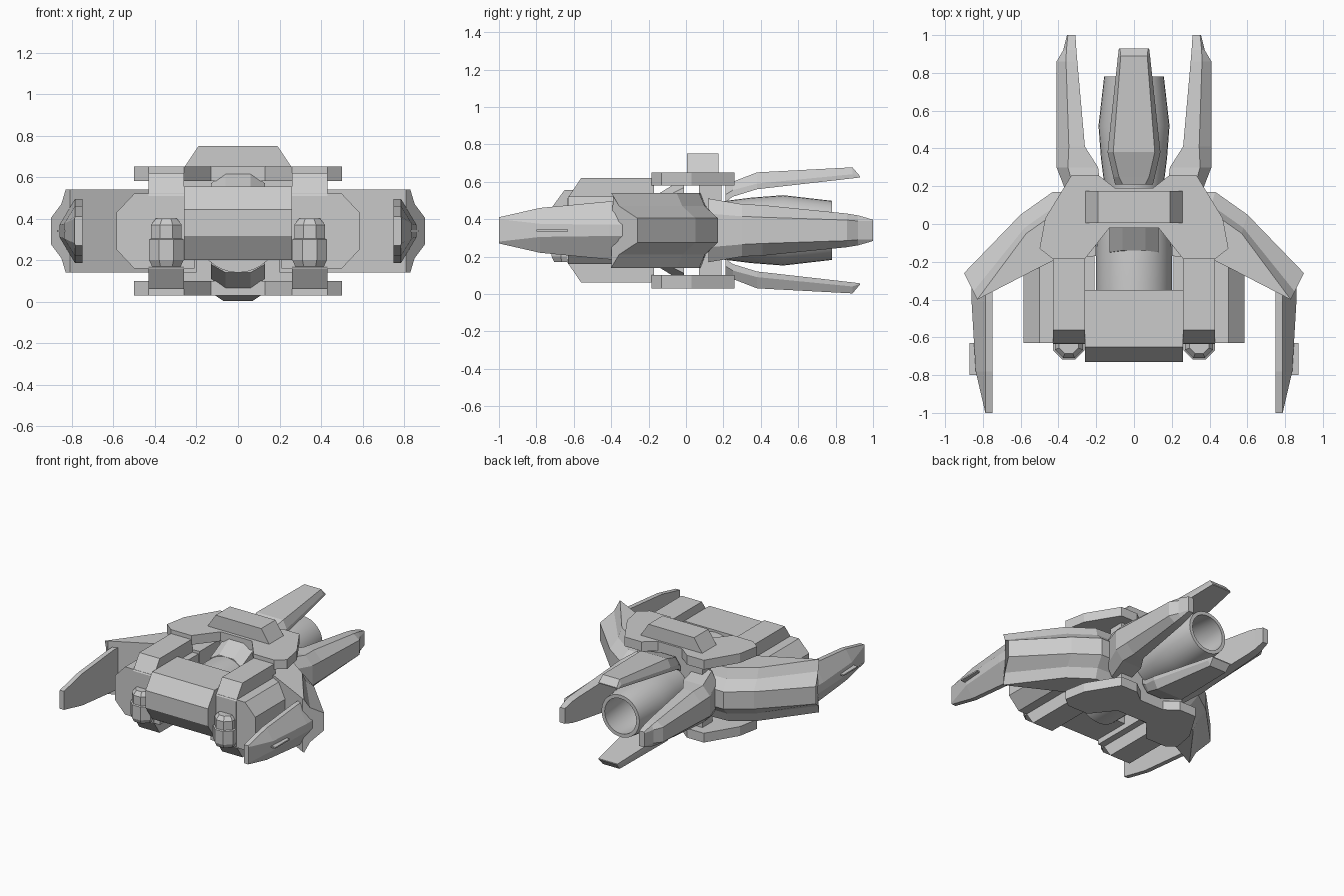
import bpy, bmesh, math

ZC = 0.34  # height of the ship's horizontal symmetry plane


def loft(name, rings, mx=False, mz=False, smooth=False):
    """Skin a list of equal-length rings; z is relative to ZC. Optional mirroring in x and z."""
    bm = bmesh.new()
    vs = [[bm.verts.new(p) for p in r] for r in rings]
    n = len(rings[0])
    for a, b in zip(vs, vs[1:]):
        for j in range(n):
            k = (j + 1) % n
            bm.faces.new((a[j], a[k], b[k], b[j]))
    bm.faces.new(vs[0])
    bm.faces.new(vs[-1])
    bmesh.ops.remove_doubles(bm, verts=bm.verts, dist=1e-5)
    bmesh.ops.recalc_face_normals(bm, faces=bm.faces)
    me = bpy.data.meshes.new(name)
    bm.to_mesh(me)
    bm.free()
    ob = bpy.data.objects.new(name, me)
    bpy.context.collection.objects.link(ob)
    ob.location.z = ZC
    if mx or mz:
        mod = ob.modifiers.new("mirror", 'MIRROR')
        mod.use_axis = (mx, False, mz)
        mod.use_mirror_merge = False
    if smooth:
        bpy.context.view_layer.objects.active = ob
        ob.select_set(True)
        bpy.ops.object.shade_smooth_by_angle(angle=math.radians(30))
        ob.select_set(False)
    return ob


def along_x(name, prof, x0, x1, **kw):
    return loft(name, [[(x, y, z) for y, z in prof] for x in (x0, x1)], **kw)


def along_y(name, prof, y0, y1, **kw):
    return loft(name, [[(x, y, z) for x, z in prof] for y in (y0, y1)], **kw)


def along_z(name, prof, z0, z1, **kw):
    return loft(name, [[(x, y, z) for x, y in prof] for z in (z0, z1)], **kw)


def circle(y, r, n=32):
    return [(r * math.cos(2 * math.pi * i / n), y, r * math.sin(2 * math.pi * i / n))
            for i in range(n)]


# Central front hull with bevelled nose
along_x("front_hull", [(-0.35, 0.215), (-0.65, 0.215), (-0.73, 0.105), (-0.73, -0.025),
                       (-0.65, -0.14), (-0.35, -0.14)], -0.26, 0.26)

# Side pods with bevelled outer edges
along_y("side_pod", [(0.21, 0.18), (0.50, 0.18), (0.585, 0.09), (0.585, -0.09),
                     (0.50, -0.18), (0.21, -0.18)], -0.63, -0.12, mx=True)

# Raised housings above and below the pods
along_x("housing", [(-0.635, 0), (-0.635, 0.17), (-0.56, 0.28), (-0.17, 0.28), (-0.17, 0)],
        0.26, 0.43, mx=True, mz=True)


# Small octagonal turrets at the front
def octa(r, z):
    return [(0.345 + r * math.cos(math.radians(22.5 + 45 * i)),
             -0.635 + r * math.sin(math.radians(22.5 + 45 * i)), z) for i in range(8)]


loft("turret", [octa(0.075, -0.17), octa(0.09, -0.14), octa(0.09, -0.04), octa(0.08, -0.035),
                octa(0.08, 0.03), octa(0.055, 0.06)], mx=True)

# Swept wings: rear edge, top crease, outer edge per station, with a bulging outer face
stations = [((0.20, -0.17), (0.20, 0.08), (0.20, 0.17)),
            ((0.40, -0.18), (0.40, 0.07), (0.43, 0.17)),
            ((0.50, -0.23), (0.57, -0.05), (0.60, 0.05)),
            ((0.81, -0.39), (0.83, -0.40), (0.90, -0.26))]


def wing_ring(b, t, e):
    m = (t[0] + 0.3 * (e[0] - t[0]), t[1] + 0.3 * (e[1] - t[1]))
    up = [(*e, 0.065), (*m, 0.13), (*t, 0.20), (*b, 0.20)]
    return [(x, y, -z) for x, y, z in reversed(up)] + up


loft("wing", [wing_ring(*s) for s in stations], mx=True)


# Wing-tip blades and tail prongs share one six-sided section
def hexa(y, xi, xc, xo, h, ho):
    return [(xi, y, -h), (xc, y, -h), (xo, y, -ho), (xo, y, ho), (xc, y, h), (xi, y, h)]


loft("tip_blade", [hexa(-0.34, 0.75, 0.785, 0.86, 0.155, 0.03),
                   hexa(-0.41, 0.75, 0.785, 0.86, 0.155, 0.03),
                   hexa(-0.78, 0.75, 0.785, 0.838, 0.12, 0.035),
                   hexa(-1.00, 0.75, 0.785, 0.787, 0.07, 0.06)], mx=True)
along_x("blade_rail", [(-0.80, -0.005), (-0.63, -0.005), (-0.63, 0.005), (-0.80, 0.005)],
        0.82, 0.872, mx=True)

# Tail prongs on the sides
loft("side_prong", [hexa(0.12, 0.17, 0.30, 0.34, 0.17, 0.09),
                    hexa(0.30, 0.19, 0.35, 0.41, 0.14, 0.075),
                    hexa(0.41, 0.26, 0.345, 0.41, 0.135, 0.07),
                    hexa(0.86, 0.30, 0.36, 0.41, 0.09, 0.055),
                    hexa(0.92, 0.305, 0.358, 0.375, 0.08, 0.05),
                    hexa(1.00, 0.31, 0.35, 0.355, 0.057, 0.05)], mx=True)


# Tail prongs above and below the nozzle (same section turned upright)
def upright(*a):
    return [(z, y, x) for x, y, z in hexa(*a)]


loft("spine_prong", [upright(0.21, 0.15, 0.19, 0.245, 0.10, 0.06),
                     upright(0.25, 0.18, 0.215, 0.26, 0.11, 0.08),
                     upright(0.38, 0.22, 0.25, 0.31, 0.14, 0.11),
                     upright(0.89, 0.278, 0.30, 0.337, 0.085, 0.07),
                     upright(0.93, 0.283, 0.286, 0.29, 0.08, 0.075)], mz=True)

# Horizontal plates above and below
half = [(0.13, -0.02), (0.26, -0.185), (0.43, -0.185), (0.50, -0.13), (0.47, 0.03),
        (0.33, 0.26), (0.19, 0.26), (0.10, 0.19)]
along_z("cover_plate", half + [(-x, y) for x, y in reversed(half)], 0.24, 0.31, mz=True)

# Block joining the plates and the wings
along_x("core_block", [(0.07, -0.25), (0.19, -0.25), (0.19, 0.25), (0.07, 0.25)], -0.27, 0.27)

# Bevelled block on top
along_y("top_block", [(-0.26, 0.305), (0.26, 0.305), (0.19, 0.41), (-0.19, 0.41)], 0.005, 0.175)

# Round core visible between the housings
loft("engine_core", [circle(y, r) for y, r in ((-0.38, 0.20), (-0.12, 0.20), (0.02, 0.19),
                                               (0.15, 0.17))], smooth=True)

# Bevelled collar on the core
loft("core_collar", [[(-0.13, -0.15, 0), (0.13, -0.15, 0), (0.13, -0.15, 0.16),
                      (0.06, -0.14, 0.20), (-0.06, -0.14, 0.20), (-0.13, -0.15, 0.16)],
                     [(-0.13, -0.01, 0), (0.13, -0.01, 0), (0.13, -0.01, 0.23),
                      (0.06, -0.01, 0.28), (-0.06, -0.01, 0.28), (-0.13, -0.01, 0.23)]], mz=True)

# Hollow exhaust nozzle
loft("nozzle", [circle(y, r) for y, r in ((0.15, 0.15), (0.35, 0.175), (0.52, 0.188),
                                          (0.78, 0.158), (0.78, 0.132), (0.52, 0.15),
                                          (0.25, 0.10), (0.24, 0.002))], smooth=True)
